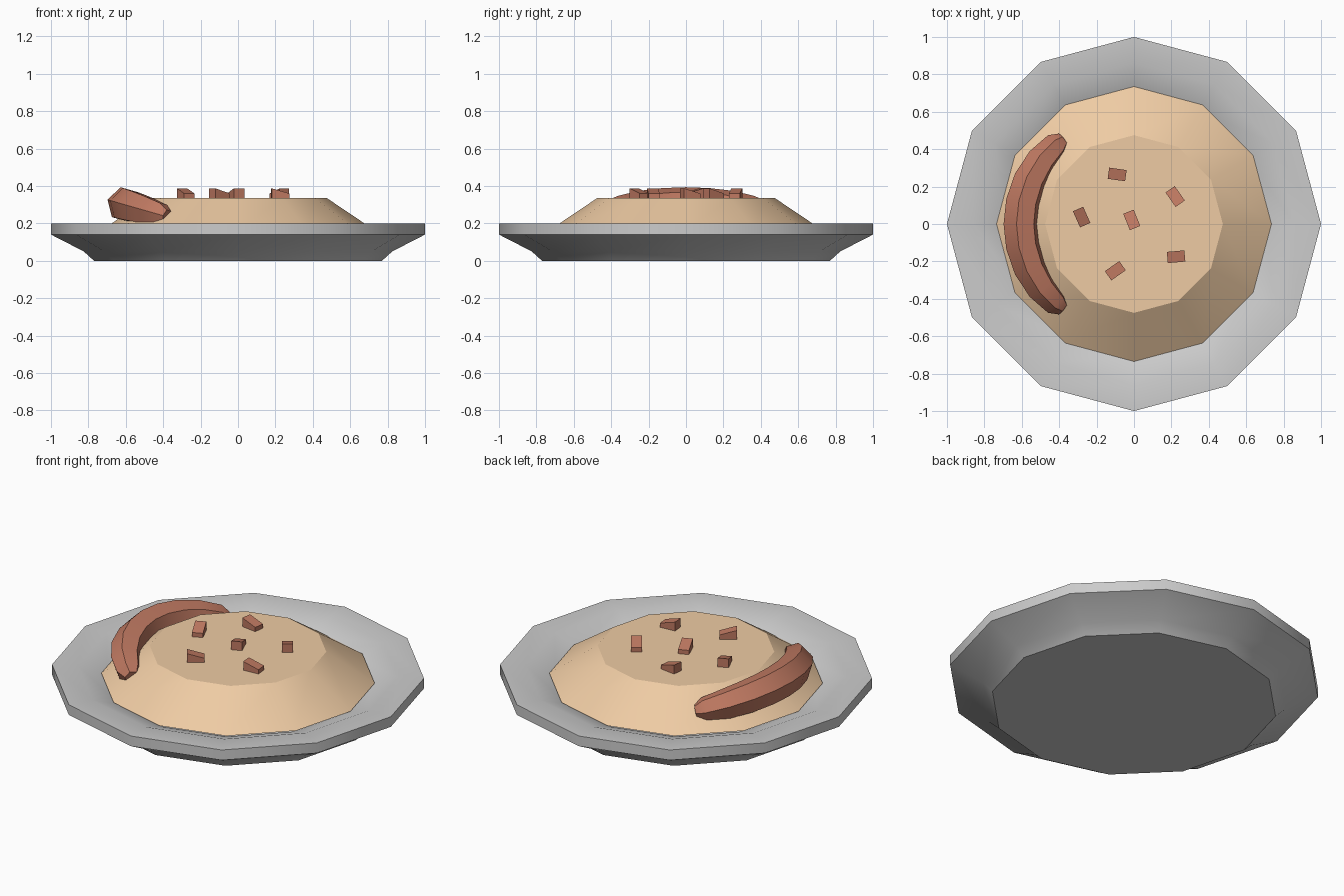
import bpy, bmesh
from math import sin, cos, pi, radians
from mathutils import Matrix, Vector

if "Cube" in bpy.data.objects:
    bpy.data.objects.remove(bpy.data.objects["Cube"])


def material(name, rgb):
    m = bpy.data.materials.new(name)
    m.diffuse_color = (*rgb, 1)
    m.use_nodes = True
    m.node_tree.nodes["Principled BSDF"].inputs["Base Color"].default_value = m.diffuse_color
    return m


def loft(name, rings, mat=None, smooth=None):
    """Skin a list of equal point rings and cap both ends."""
    bm = bmesh.new()
    loops = [[bm.verts.new(p) for p in ring] for ring in rings]
    n = len(loops[0])
    for a, b in zip(loops, loops[1:]):
        for i in range(n):
            j = (i + 1) % n
            bm.faces.new((a[i], a[j], b[j], b[i]))
    bm.faces.new(loops[0][::-1])
    bm.faces.new(loops[-1])
    bmesh.ops.recalc_face_normals(bm, faces=bm.faces)
    me = bpy.data.meshes.new(name)
    bm.to_mesh(me)
    bm.free()
    ob = bpy.data.objects.new(name, me)
    bpy.context.collection.objects.link(ob)
    if mat:
        me.materials.append(mat)
    if smooth:
        bpy.ops.object.select_all(action='DESELECT')
        ob.select_set(True)
        bpy.context.view_layer.objects.active = ob
        bpy.ops.object.shade_smooth_by_angle(angle=radians(smooth))
    return ob


def turned(profile, sides=12):
    return [[(r * cos(2 * pi * i / sides), r * sin(2 * pi * i / sides), z)
             for i in range(sides)] for r, z in profile]


mash_mat = material("mash", (0.86, 0.60, 0.37))
meat_mat = material("meat", (0.52, 0.19, 0.12))

# Twelve-sided dish, from the foot over the rim to the inner floor
loft("dish", turned([(0.77, 0), (0.825, 0.05), (1, 0.14), (1, 0.2),
                     (0.86, 0.2), (0.7, 0.14), (0.64, 0.1)]), smooth=31)

# Mound of mash
loft("mash", turned([(0.735, 0.16), (0.475, 0.335)]), mash_mat, 31)

# Curved hexagonal sausage leaning on the mound
R = 0.55
half = [(0, .096), (12, .095), (25, .092), (38, .084), (50, .07), (55, .04)]
stations = [(-a, r) for a, r in half[:0:-1]] + half
tilt = Matrix.Translation((-0.605, 0, 0.30)) @ Matrix.Rotation(radians(16), 4, 'Y')
rings = []
for deg, r in stations:
    a = radians(deg)
    rings.append([tilt @ Vector((R - (R - r * cos(k * pi / 3)) * cos(a),
                                 (R - r * cos(k * pi / 3)) * sin(a),
                                 r * sin(k * pi / 3))) for k in range(6)])
loft("sausage", rings, meat_mat, 31)

# Wedge-shaped meat bits on top, the taller end towards local -x
bits = [(-0.09, 0.265, -8), (0.22, 0.147, 125), (-0.28, 0.037, -66),
        (-0.012, 0.022, 112), (-0.10, -0.25, 35), (0.225, -0.175, 5)]
for i, (x, y, rot) in enumerate(bits):
    ends = [[(ex, -0.03, 0.32), (ex, 0.03, 0.32), (ex, 0.03, top), (ex, -0.03, top)]
            for ex, top in ((-0.047, 0.387), (0.047, 0.36))]
    bit = loft(f"meat_bit_{i + 1}", ends, meat_mat)
    bit.location = (x, y, 0)
    bit.rotation_euler.z = radians(rot)
